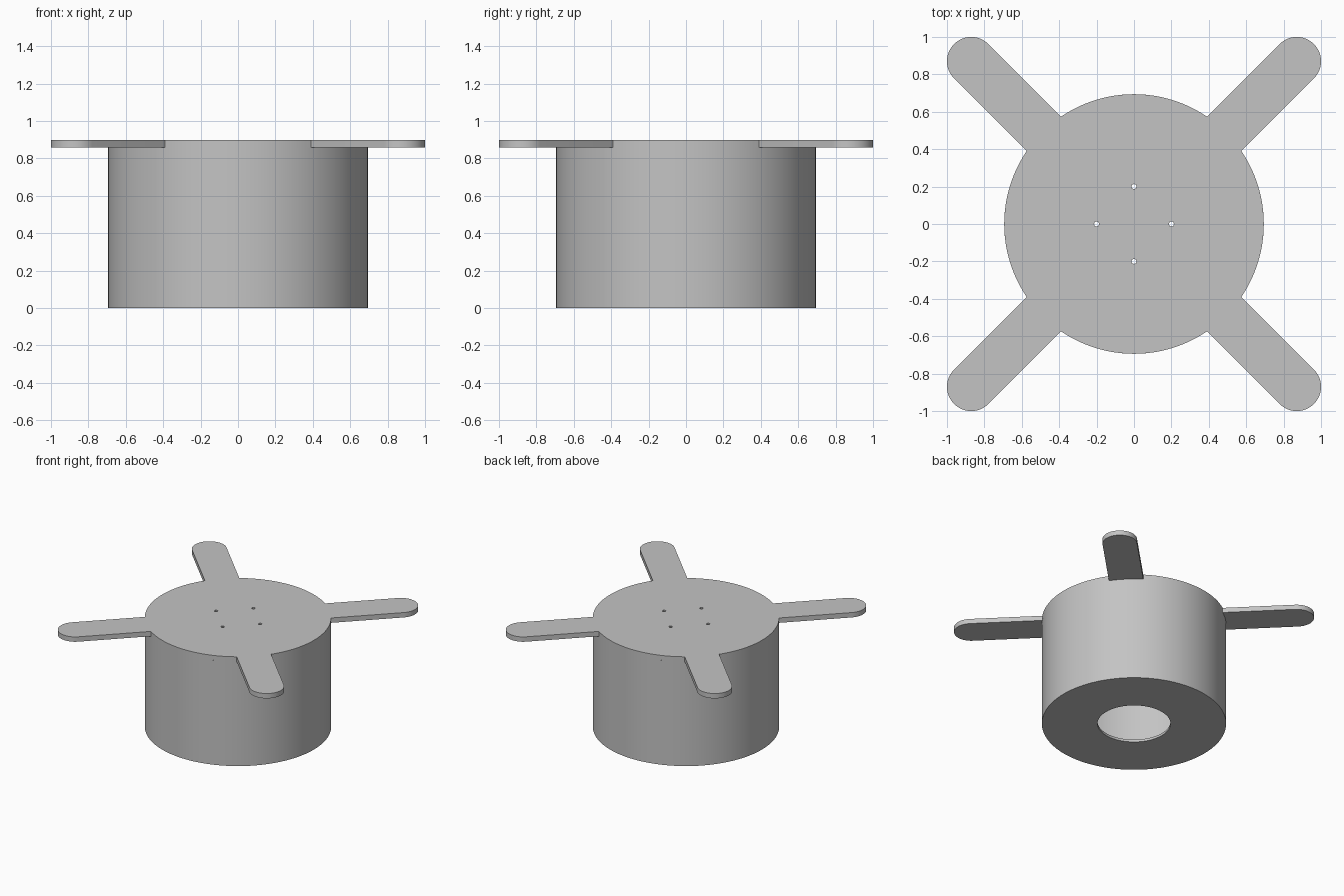
import bpy, bmesh
from math import sin, cos, pi, asin, sqrt

cube = bpy.data.objects.get("Cube")
if cube:
    bpy.data.objects.remove(cube, do_unlink=True)

RADIUS, HEIGHT = 0.694, 0.898
PLATE, WALL, BORE = 0.04, 0.02, 0.275
ARM_HALF = 0.13
ARM_REACH = (1 - ARM_HALF) * sqrt(2)

grey = bpy.data.materials.new("plain grey")
grey.use_nodes = True
colour = (0.55, 0.55, 0.55, 1)
grey.diffuse_color = colour
grey.node_tree.nodes["Principled BSDF"].inputs["Base Color"].default_value = colour


def finish(name, bm):
    bmesh.ops.recalc_face_normals(bm, faces=bm.faces)
    mesh = bpy.data.meshes.new(name)
    bm.to_mesh(mesh)
    bm.free()
    mesh.materials.append(grey)
    obj = bpy.data.objects.new(name, mesh)
    bpy.context.collection.objects.link(obj)
    return obj


def smooth(obj):
    bpy.ops.object.select_all(action='DESELECT')
    obj.select_set(True)
    bpy.context.view_layer.objects.active = obj
    bpy.ops.object.shade_smooth_by_angle(angle=pi / 6)


def extrude_outline(bm, points, bottom, height):
    face = bm.faces.new([bm.verts.new((x, y, bottom)) for x, y in points])
    top = bmesh.ops.extrude_face_region(bm, geom=[face])["geom"]
    bmesh.ops.translate(bm, vec=(0, 0, height),
                        verts=[v for v in top if isinstance(v, bmesh.types.BMVert)])


def arc(cx, cy, radius, start, end, steps):
    angles = [start + (end - start) * i / steps for i in range(steps + 1)]
    return [(cx + radius * cos(a), cy + radius * sin(a)) for a in angles]


# Hollow housing: wall and floor with a round opening, spun from one profile
top = HEIGHT - PLATE
profile = [(RADIUS, top), (RADIUS, 0), (BORE, 0), (BORE, WALL),
           (RADIUS - WALL, WALL), (RADIUS - WALL, top)]
bm = bmesh.new()
verts = [bm.verts.new((r, 0, z)) for r, z in profile]
edges = [bm.edges.new(pair) for pair in zip(verts, verts[1:])]
bmesh.ops.spin(bm, geom=verts + edges, cent=(0, 0, 0), axis=(0, 0, 1),
               angle=2 * pi, steps=128, use_merge=True)
bmesh.ops.remove_doubles(bm, verts=bm.verts, dist=0.0001)
smooth(finish("housing", bm))

# Lid with four round-ended arms, drawn as one outline
outline = []
joint = asin(ARM_HALF / RADIUS)
for k in range(4):
    a = pi / 4 + k * pi / 2
    outline += arc(ARM_REACH * cos(a), ARM_REACH * sin(a), ARM_HALF,
                   a - pi / 2, a + pi / 2, 24)
    outline += arc(0, 0, RADIUS, a + joint, a + pi / 2 - joint, 24)
bm = bmesh.new()
extrude_outline(bm, outline, top, PLATE)
lid = finish("lid_with_arms", bm)

# Four small holes through the lid
bm = bmesh.new()
for k in range(4):
    a = k * pi / 2
    hole = arc(0.2 * cos(a), 0.2 * sin(a), 0.014, 0, 2 * pi, 8)[:-1]
    extrude_outline(bm, hole, top - PLATE, PLATE * 3)
cutter = finish("hole_cutter", bm)
cutter.hide_render = True
cut = lid.modifiers.new("holes", 'BOOLEAN')
cut.operation, cut.solver, cut.object = 'DIFFERENCE', 'EXACT', cutter
bpy.context.view_layer.objects.active = lid
bpy.ops.object.modifier_apply(modifier=cut.name)
bpy.data.objects.remove(cutter, do_unlink=True)
smooth(lid)
